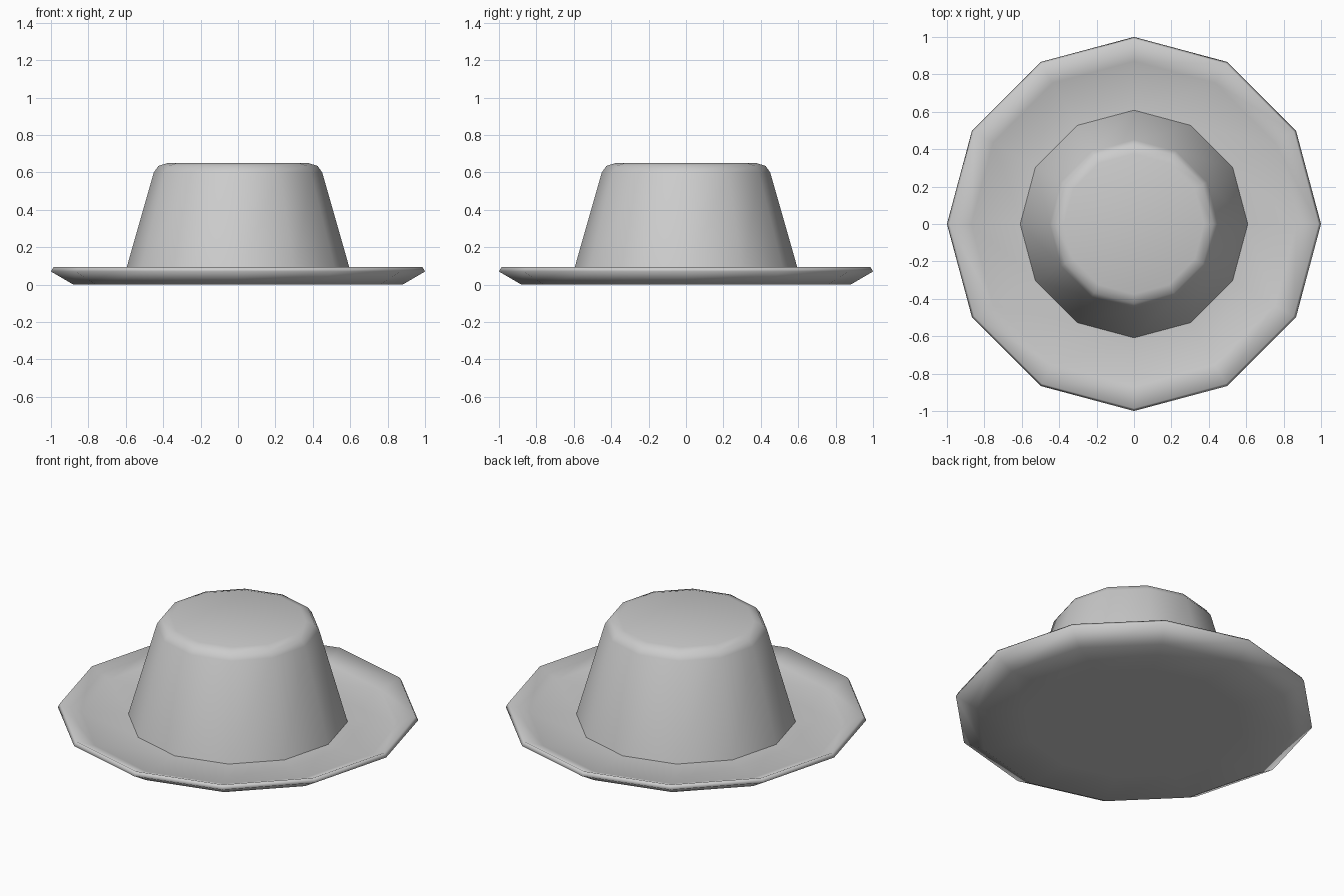
import bpy
import bmesh
import math

cube = bpy.data.objects.get("Cube")
if cube:
    bpy.data.objects.remove(cube, do_unlink=True)

SIDES = 12

grey = bpy.data.materials.new("light_grey")
grey.use_nodes = True
colour = (0.6, 0.6, 0.6, 1)
grey.diffuse_color = colour
grey.node_tree.nodes["Principled BSDF"].inputs["Base Color"].default_value = colour


def turned_part(name, profile, smooth_angle):
    """Closed solid from (radius, height) rings, bottom to top."""
    bm = bmesh.new()
    rings = []
    for radius, height in profile:
        angles = [math.tau * i / SIDES for i in range(SIDES)]
        rings.append([bm.verts.new((radius * math.cos(a), radius * math.sin(a), height))
                      for a in angles])
    for low, high in zip(rings, rings[1:]):
        for i in range(SIDES):
            j = (i + 1) % SIDES
            bm.faces.new((low[i], low[j], high[j], high[i]))
    bm.faces.new(rings[0][::-1])
    bm.faces.new(rings[-1])
    mesh = bpy.data.meshes.new(name)
    bm.to_mesh(mesh)
    bm.free()
    mesh.materials.append(grey)
    obj = bpy.data.objects.new(name, mesh)
    bpy.context.collection.objects.link(obj)
    bpy.ops.object.select_all(action="DESELECT")
    obj.select_set(True)
    bpy.context.view_layer.objects.active = obj
    bpy.ops.object.shade_smooth_by_angle(angle=math.radians(smooth_angle))
    return obj


# Shallow dished brim: flat underside, upturned edge, tilted lip, sunken floor
turned_part("brim", [(0.6, 0), (0.88, 0), (1, 0.07), (0.986, 0.095),
                     (0.87, 0.045), (0.6, 0.045)], 180)

# Tapered crown with a softened top edge, seated on the brim floor
turned_part("crown", [(0.609, 0.043), (0.45, 0.6), (0.425, 0.635), (0.375, 0.65)], 50)
